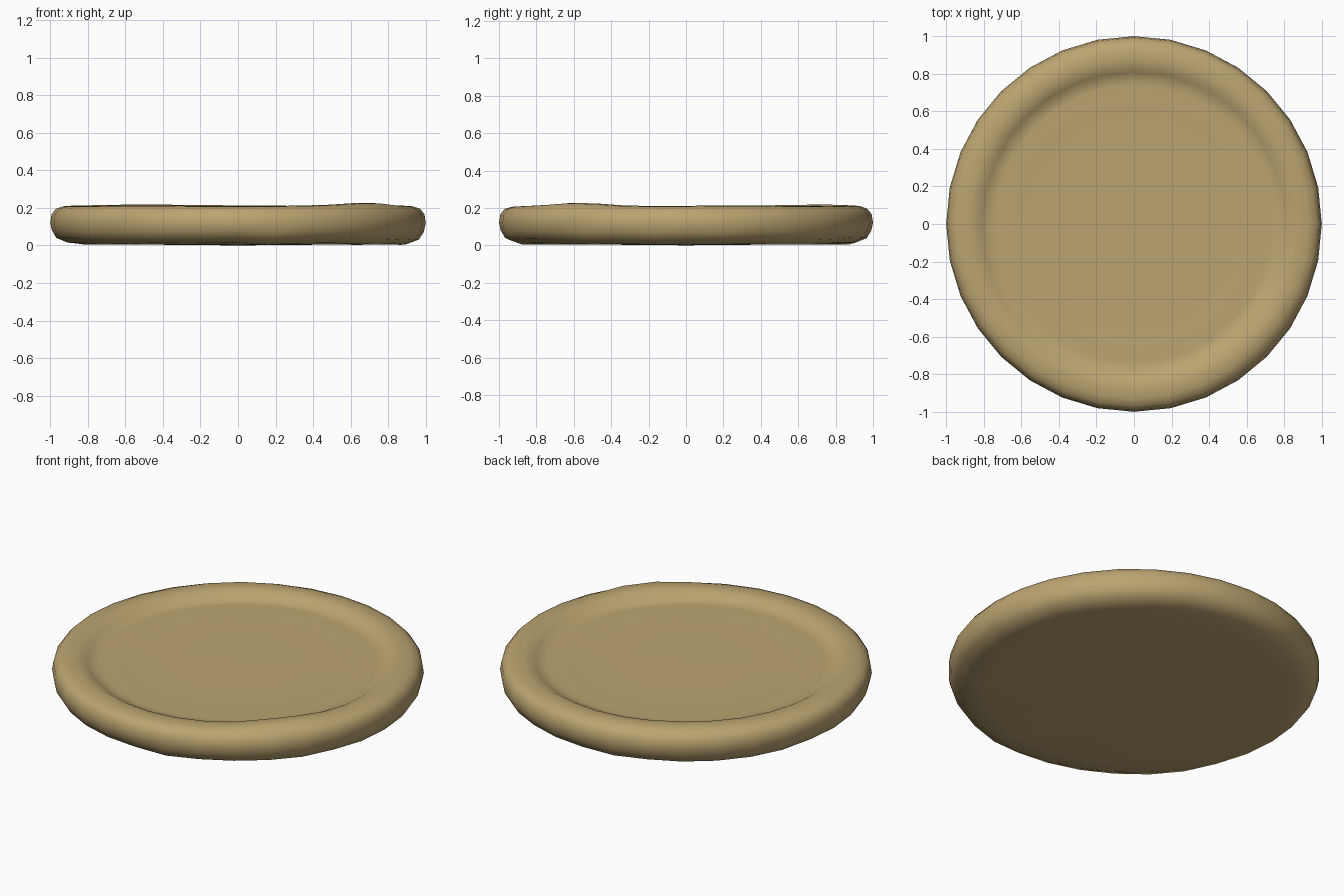
import bpy, bmesh, math, random

if "Cube" in bpy.data.objects:
    bpy.data.objects.remove(bpy.data.objects["Cube"])

random.seed(4)
SEG = 32

# Radius / height profile, from underside centre edge up and over the rim to the dished top
profile = [(0.45, 0.004), (0.80, 0.004), (0.90, 0.010), (0.965, 0.035), (0.99, 0.075),
           (1.0, 0.12), (0.993, 0.165), (0.97, 0.195), (0.93, 0.208), (0.88, 0.211),
           (0.84, 0.205), (0.81, 0.188), (0.78, 0.175), (0.74, 0.171), (0.68, 0.174),
           (0.62, 0.170), (0.55, 0.169), (0.30, 0.170)]


def bump(a, centre, width):
    d = (a - centre + math.pi) % (2 * math.pi) - math.pi
    return math.exp(-(d / width) ** 2)


# Hand-made unevenness per spoke: rim height and lower edge
lower = [random.uniform(-1, 1) for _ in range(SEG)]
bm = bmesh.new()
rings = []
for r, z in profile:
    ring = []
    for i in range(SEG):
        a = 2 * math.pi * i / SEG
        rr, zz = r, z
        if z < 0.1 and r > 0.85:
            rr += 0.012 * lower[i] * (1.0 - r) / 0.1
            zz = max(0.0, zz + 0.008 * lower[i])
        elif z > 0.18 and 0.8 < r < 0.95:
            zz += 0.016 * bump(a, math.radians(-39), 0.25)
            zz += 0.009 * bump(a, math.radians(125), 0.35)
            zz += 0.002 * math.sin(5 * a)
        ring.append(bm.verts.new((rr * math.cos(a), rr * math.sin(a), zz)))
    rings.append(ring)

# Skin the rings and close both centres
for lo, hi in zip(rings, rings[1:]):
    for i in range(SEG):
        j = (i + 1) % SEG
        bm.faces.new((lo[i], lo[j], hi[j], hi[i]))
bottom = bm.verts.new((0, 0, 0.0))
top = bm.verts.new((0, 0, 0.170))
for i in range(SEG):
    j = (i + 1) % SEG
    bm.faces.new((bottom, rings[0][j], rings[0][i]))
    bm.faces.new((top, rings[-1][i], rings[-1][j]))
bmesh.ops.recalc_face_normals(bm, faces=bm.faces)
for f in bm.faces:
    f.smooth = True

mesh = bpy.data.meshes.new("dished_disc")
bm.to_mesh(mesh)
bm.free()
disc = bpy.data.objects.new("dished_disc", mesh)
bpy.context.collection.objects.link(disc)

# Tan clay colour
mat = bpy.data.materials.new("tan")
mat.diffuse_color = (0.50, 0.37, 0.165, 1)
mat.use_nodes = True
mat.node_tree.nodes["Principled BSDF"].inputs["Base Color"].default_value = mat.diffuse_color
mesh.materials.append(mat)
